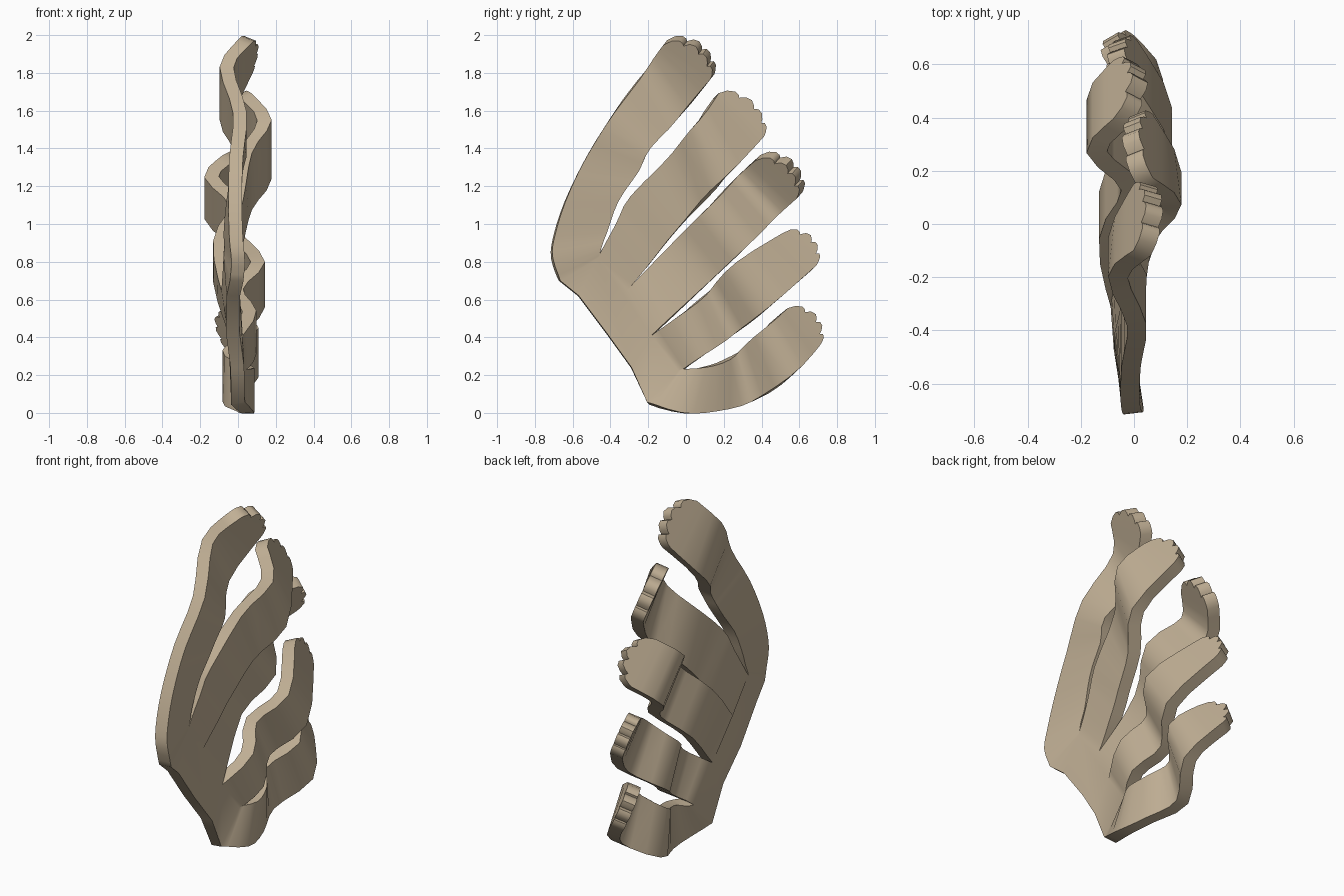
import bpy, bmesh, math
from mathutils import Vector

if "Cube" in bpy.data.objects:
    bpy.data.objects.remove(bpy.data.objects["Cube"])

THICK = 0.072

# Each finger: rows of (upper y, upper z, lower y, lower z, sideways wave x), root to tip
fingers = [
    [(-.67, .70, -.47, .82, 0), (-.71, .82, -.45, .88, 0), (-.70, .93, -.42, .96, -.01),
     (-.64, 1.12, -.36, 1.12, -.015), (-.53, 1.35, -.25, 1.28, -.01), (-.38, 1.59, -.19, 1.40, .01),
     (-.20, 1.83, -.05, 1.55, -.06), (-.11, 1.96, .14, 1.78, .03)],
    [(-.47, .82, -.31, .65, 0), (-.37, 1.0, -.20, .78, 0), (-.29, 1.15, -.09, .92, 0),
     (-.06, 1.38, .05, 1.08, .04), (.07, 1.55, .20, 1.24, .14), (.16, 1.68, .40, 1.45, .04)],
    [(-.31, .65, -.18, .41, 0), (-.06, .91, .12, .69, -.095), (.13, 1.10, .31, .87, -.01),
     (.27, 1.25, .47, 1.03, -.14), (.38, 1.35, .60, 1.15, -.05)],
    [(-.18, .41, -.03, .22, 0), (0, .54, .10, .31, .06), (.14, .66, .26, .42, -.01),
     (.27, .80, .44, .56, .105), (.50, .94, .68, .77, -.02)],
    [(-.03, .22, -.20, .05, 0), (.06, .235, -.02, 0, .05), (.18, .265, .15, .01, .02),
     (.29, .33, .35, .06, -.045), (.42, .45, .55, .19, .07), (.52, .54, .69, .34, -.025)],
]
palm_back = [(-.29, .24), (-.42, .42), (-.57, .62)]

bm = bmesh.new()
cache = {}


def vert(x, y, z):
    # the palm bows slightly sideways
    x -= .065 * max(0, 1 - math.hypot((y + .37) * 1.5, z - .7) / .5)
    key = (round(x, 4), round(y, 4), round(z, 4))
    if key not in cache:
        cache[key] = bm.verts.new((x, y, z))
    return cache[key]


def face(verts):
    bm.faces.new(list(dict.fromkeys(verts)))


def rounded(rows):
    # insert spline points between rows so the wave crests are rounded
    result = [rows[0]]
    n = len(rows)
    for i in range(n - 1):
        p0, p1, p2, p3 = (rows[max(0, min(n - 1, j))] for j in (i - 1, i, i + 1, i + 2))
        for t in (1 / 3, 2 / 3):
            result.append(tuple(
                .5 * (2 * b + (c - a) * t + (2 * a - 5 * b + 4 * c - d) * t ** 2
                      + (3 * b - a - 3 * c + d) * t ** 3)
                for a, b, c, d in zip(p0, p1, p2, p3)))
        result.append(p2)
    return result


def scalloped_tip(rows):
    # four rounded lobes along a shallow arc beyond the last row
    uy, uz, ly, lz, x = rows[-1]
    py, pz, qy, qz, px = rows[-2]
    a, b = Vector((uy, uz)), Vector((ly, lz))
    ab = b - a
    out = Vector((-ab.y, ab.x)).normalized()
    step = (a + b) / 2 - Vector((py + qy, pz + qz)) / 2
    slope = (x - px) / step.length
    pts = []
    stops = [0, .29, .58, .82, 1]
    for t0, t1 in zip(stops, stops[1:]):
        for f in (0, .25, .6, .88):
            t = t0 + (t1 - t0) * f
            d = .07 * math.sin(math.pi * t) ** .8 + .026 * math.sin(math.pi * f) ** .7
            p = a + ab * t + out * d
            pts.append(vert(x + slope * d, p.x, p.y))
    pts.append(vert(x, ly, lz))
    face(pts)


# Fingers: wavy strips
for rows in fingers:
    fine = rounded(rows)
    for r, s in zip(fine, fine[1:]):
        face([vert(r[4], r[0], r[1]), vert(s[4], s[0], s[1]),
              vert(s[4], s[2], s[3]), vert(r[4], r[2], r[3])])
    scalloped_tip(fine)

# Palm: web joining the finger roots
roots = [vert(0, f[0][0], f[0][1]) for f in fingers] + [vert(0, -.20, .05)]
face(roots + [vert(0, y, z) for y, z in palm_back])

bmesh.ops.recalc_face_normals(bm, faces=bm.faces[:])
mesh = bpy.data.meshes.new("wavy_fan")
bm.to_mesh(mesh)
bm.free()
fan = bpy.data.objects.new("wavy_fan", mesh)
bpy.context.collection.objects.link(fan)

# Tan colour
tan = bpy.data.materials.new("tan")
tan.diffuse_color = (.53, .43, .30, 1)
tan.use_nodes = True
tan.node_tree.nodes["Principled BSDF"].inputs["Base Color"].default_value = tan.diffuse_color
mesh.materials.append(tan)

# Slab thickness
solid = fan.modifiers.new("thickness", 'SOLIDIFY')
solid.thickness = THICK
solid.offset = 0
solid.use_even_offset = True

bpy.context.view_layer.objects.active = fan
fan.select_set(True)
bpy.ops.object.modifier_apply(modifier=solid.name)
bpy.ops.object.shade_smooth_by_angle(angle=math.radians(50))
